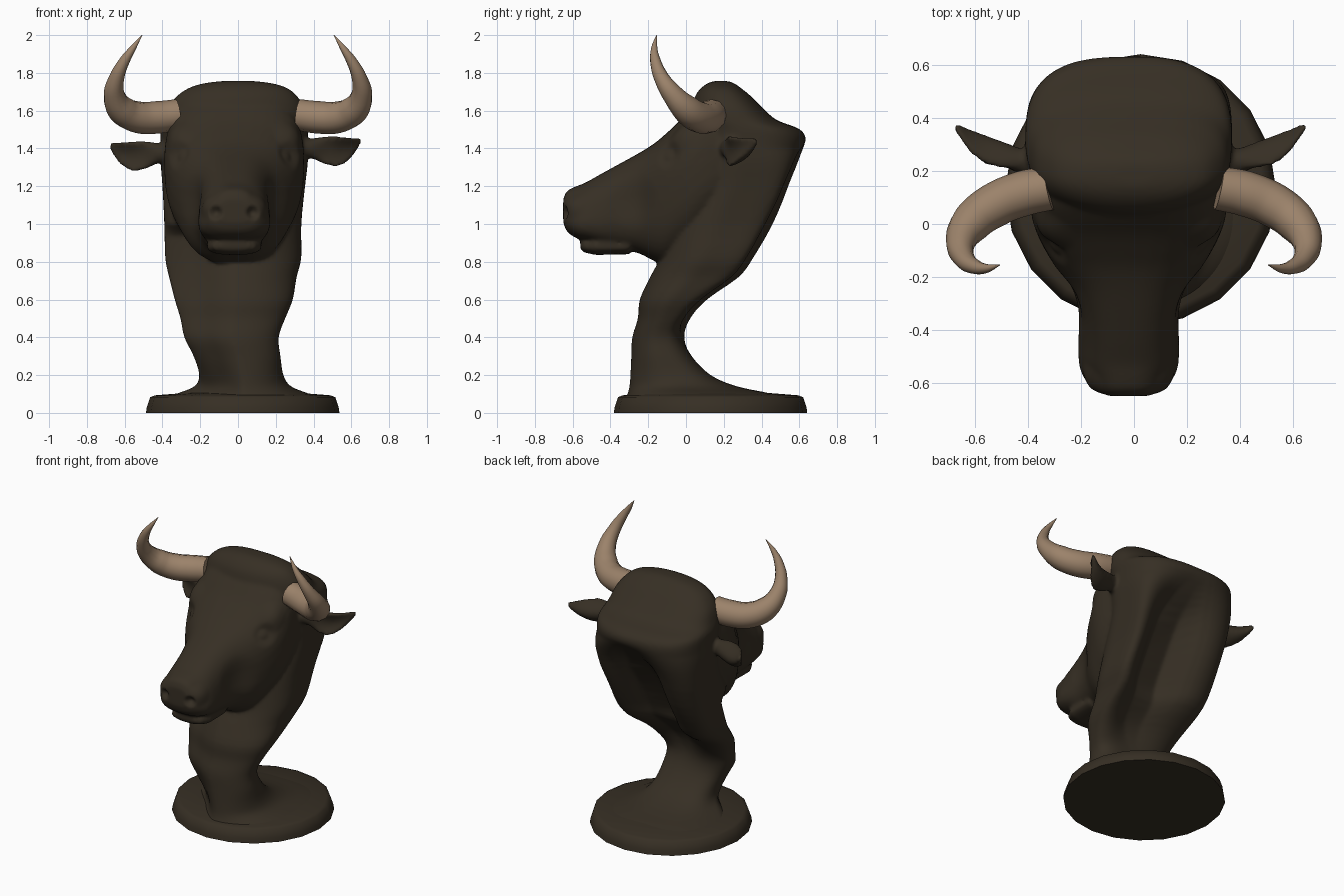
import bpy, bmesh, math
from mathutils import Vector

if "Cube" in bpy.data.objects:
    bpy.data.objects.remove(bpy.data.objects["Cube"])

AXIS = -0.02  # the head's mirror line is slightly off centre


def material(name, rgb):
    m = bpy.data.materials.new(name)
    m.diffuse_color = (*rgb, 1)
    m.use_nodes = True
    m.node_tree.nodes["Principled BSDF"].inputs["Base Color"].default_value = m.diffuse_color
    return m


hide = material("dark_brown", (0.037, 0.028, 0.0175))
horn_mat = material("tan_horn", (0.33, 0.225, 0.145))


def oval(n, e):
    """Unit superellipse points, e = 2 is round and higher is boxier."""
    pts = []
    for i in range(n):
        a = 2 * math.pi * i / n
        c, s = math.cos(a), math.sin(a)
        pts.append((math.copysign(abs(c) ** (2 / e), c), math.copysign(abs(s) ** (2 / e), s)))
    return pts


def refine(rows, k=3):
    """Add rows between the given ones along a smooth curve."""
    out = []
    for i in range(len(rows) - 1):
        p = [rows[max(i - 1, 0)], rows[i], rows[i + 1], rows[min(i + 2, len(rows) - 1)]]
        for j in range(k):
            t = j / k
            out.append([b + .5 * t * (c - a + t * (2 * a - 5 * b + 4 * c - d + t * (3 * (b - c) + d - a)))
                        for a, b, c, d in zip(*p)])
    return out + [rows[-1]]


def loft(name, rings, mat):
    """Skin a list of equal point rings and close both ends."""
    bm = bmesh.new()
    vs = [[bm.verts.new(p) for p in r] for r in rings]
    n = len(vs[0])
    for a, b in zip(vs, vs[1:]):
        for i in range(n):
            bm.faces.new((a[i], a[(i + 1) % n], b[(i + 1) % n], b[i]))
    bm.faces.new(vs[0])
    bm.faces.new(vs[-1])
    bmesh.ops.recalc_face_normals(bm, faces=bm.faces)
    me = bpy.data.meshes.new(name)
    bm.to_mesh(me)
    bm.free()
    me.materials.append(mat)
    ob = bpy.data.objects.new(name, me)
    bpy.context.collection.objects.link(ob)
    return ob


# neck and poll: z, front y, back y, min x, max x, depth of the hollow at the back
neck_rows = [
    (.06, -.33, .56, -.42, .46, 0), (.10, -.31, .46, -.33, .38, 0),
    (.14, -.30, .27, -.23, .28, 0), (.20, -.295, .13, -.205, .24, 0),
    (.30, -.29, .03, -.235, .225, 0), (.40, -.285, .0, -.285, .215, .02),
    (.50, -.255, .04, -.305, .25, .06), (.60, -.245, .13, -.335, .29, .11),
    (.72, -.19, .30, -.365, .31, .19), (.82, -.14, .375, -.385, .335, .24),
    (1.0, -.10, .48, -.39, .335, .25), (1.2, .0, .56, -.40, .355, .18),
    (1.33, .0, .61, -.41, .37, .07), (1.43, .0, .632, -.41, .37, 0),
    (1.50, .0, .605, -.41, .37, 0), (1.55, .01, .48, -.395, .365, 0),
    (1.62, .03, .40, -.37, .35, 0), (1.68, .05, .34, -.32, .31, 0),
    (1.72, .08, .29, -.26, .26, 0), (1.745, .115, .255, -.18, .18, 0),
    (1.757, .15, .22, -.08, .08, 0)]
rings = []
for z, y0, y1, x0, x1, dent in refine(neck_rows):
    ring = []
    # the hollow stretch of the back has crisp side ridges
    ridge = max(0, min(1, (z - .45) / .25, (1.4 - z) / .25))
    left, right, front = oval(64, 2.8 + 1.4 * ridge), oval(64, 2.8 + 3.5 * ridge), oval(64, 2.1)
    for i in range(64):
        u, v = right[i] if i < 16 else left[i] if i < 32 else front[i]
        if v < 0 and u < 0 and z < 1:  # the throat is flattened on one side
            cut = 1 - .5 * u * v
            u, v = u * cut, v * cut
        x = (x0 + x1) / 2 + u * (x1 - x0) / 2
        y = (y0 + y1) / 2 + v * (y1 - y0) / 2
        if v > 0:
            y -= dent * min(1, v * 1.5) * math.exp(-((x - .05) / .17) ** 2)
        ring.append((x, y, z))
    rings.append(ring)
parts = [loft("neck", rings, hide)]

# head: y, half width, top z, bottom z, narrowing towards the top
head_rows = [
    (-.65, .085, 1.13, 1.01, .1), (-.63, .125, 1.175, .96, .2),
    (-.58, .16, 1.20, .925, .25), (-.53, .18, 1.22, .91, .2),
    (-.45, .185, 1.265, .885, .15), (-.35, .19, 1.32, .865, .05),
    (-.25, .22, 1.375, .845, 0), (-.17, .27, 1.425, .805, -.06),
    (-.11, .305, 1.475, .79, -.1), (-.04, .34, 1.54, .83, -.1),
    (.03, .365, 1.62, .88, -.06), (.10, .37, 1.685, .95, 0), (.2, .36, 1.70, 1.02, 0)]
rings = []
for y, w, zt, zb, t in refine(head_rows):
    rings.append([(AXIS + u * w * (1 - t * v), y, (zt + zb) / 2 + v * (zt - zb) / 2)
                  for u, v in oval(40, 2.7)])
parts.append(loft("head", rings, hide))

# lower lip
rings = [[(AXIS + u * w, y, .882 + v * h) for u, v in oval(24, 2.5)]
         for y, w, h in ((-.56, .07, .015), (-.54, .115, .032), (-.48, .145, .046), (-.3, .145, .042))]
parts.append(loft("lower_lip", rings, hide))

# cupped ears: x, y, z, half height, half thickness, cup depth
ear_rows = [(.30, .22, 1.40, .052, .055, 0), (.40, .235, 1.40, .054, .05, 0),
            (.47, .245, 1.39, .074, .045, .02), (.54, .262, 1.385, .08, .042, .032),
            (.60, .30, 1.40, .062, .034, .025), (.64, .345, 1.425, .036, .022, .01),
            (.66, .37, 1.44, .014, .012, 0)]
for side, dx, dz in ((1, -.01, 0), (-1, .02, -.025)):
    rings = []
    for x, y, z, h, t, cup in refine(ear_rows):
        rings.append([(side * (x + dx), y + u * t + cup * (1 - 2 * v * v), z + dz + v * h)
                      for u, v in oval(24, 2)])
    parts.append(loft("ear", rings, hide))

# fuse the flesh parts into one skin
bpy.ops.object.select_all(action='DESELECT')
for p in parts:
    p.select_set(True)
bust = parts[0]
bpy.context.view_layer.objects.active = bust
bpy.ops.object.join()
bust.name = "bull_bust"
fuse = bust.modifiers.new("fuse", 'REMESH')
fuse.mode = 'VOXEL'
fuse.voxel_size = 0.012
soften = bust.modifiers.new("soften", 'SMOOTH')
soften.factor = 0.5
soften.iterations = 6
for m in ("fuse", "soften"):
    bpy.ops.object.modifier_apply(modifier=m)


def sculpt(centre, radius, push):
    """Push the skin near a point on both sides of the head."""
    for side in (1, -1):
        c = Vector((AXIS + side * centre[0], centre[1], centre[2]))
        p = Vector((side * push[0], push[1], push[2]))
        for v in bust.data.vertices:
            d = (v.co - c).length / radius
            if d < 1:
                v.co += p * (1 - d * d) ** 2


# face details
sculpt((.12, -.58, 1.09), .08, (.015, -.01, .005))   # nostril wings
sculpt((.095, -.63, 1.06), .045, (-.01, .04, 0))     # nostrils
sculpt((.22, -.28, 1.12), .16, (-.015, 0, 0))        # cheek hollows
sculpt((.30, -.10, 1.37), .09, (-.016, .012, 0))     # eye sockets
sculpt((.29, -.10, 1.37), .045, (.014, -.01, 0))     # eyeballs
sculpt((.30, -.03, 1.47), .11, (.015, -.012, .01))   # brows
bust.data.materials.clear()
bust.data.materials.append(hide)
for f in bust.data.polygons:
    f.use_smooth = True
    f.material_index = 0

# round plinth
rings = [[(.025 + u * r, .13 + v * r, z) for u, v in oval(20, 2)]
         for r, z in ((.512, 0), (.508, .03), (.49, .083), (.465, .093), (.25, .11))]
base = loft("plinth", rings, hide)
bpy.ops.object.select_all(action='DESELECT')
base.select_set(True)
bpy.context.view_layer.objects.active = base
bpy.ops.object.shade_smooth_by_angle(angle=math.radians(60))

# horns: x, y, z, radius
horn_path = [(.32, .135, 1.578, .083), (.42, .115, 1.565, .086), (.53, .07, 1.565, .084),
             (.615, .005, 1.605, .077), (.655, -.07, 1.685, .056), (.642, -.13, 1.775, .04),
             (.60, -.162, 1.865, .028), (.557, -.168, 1.93, .017), (.508, -.155, 2.0, .002)]
for side, label in ((1, "right_horn"), (-1, "left_horn")):
    cu = bpy.data.curves.new(label, 'CURVE')
    cu.dimensions = '3D'
    cu.bevel_depth = 1
    cu.bevel_resolution = 4
    cu.resolution_u = 5
    cu.use_fill_caps = True
    sp = cu.splines.new('BEZIER')
    sp.bezier_points.add(len(horn_path) - 1)
    for bp, (x, y, z, r) in zip(sp.bezier_points, horn_path):
        bp.co = (side * x, y, z)
        bp.radius = r
        bp.handle_left_type = bp.handle_right_type = 'AUTO'
    cu.materials.append(horn_mat)
    ob = bpy.data.objects.new(label, cu)
    bpy.context.collection.objects.link(ob)
    bpy.ops.object.select_all(action='DESELECT')
    ob.select_set(True)
    bpy.context.view_layer.objects.active = ob
    bpy.ops.object.convert(target='MESH')
    bpy.ops.object.shade_smooth_by_angle(angle=math.radians(50))
